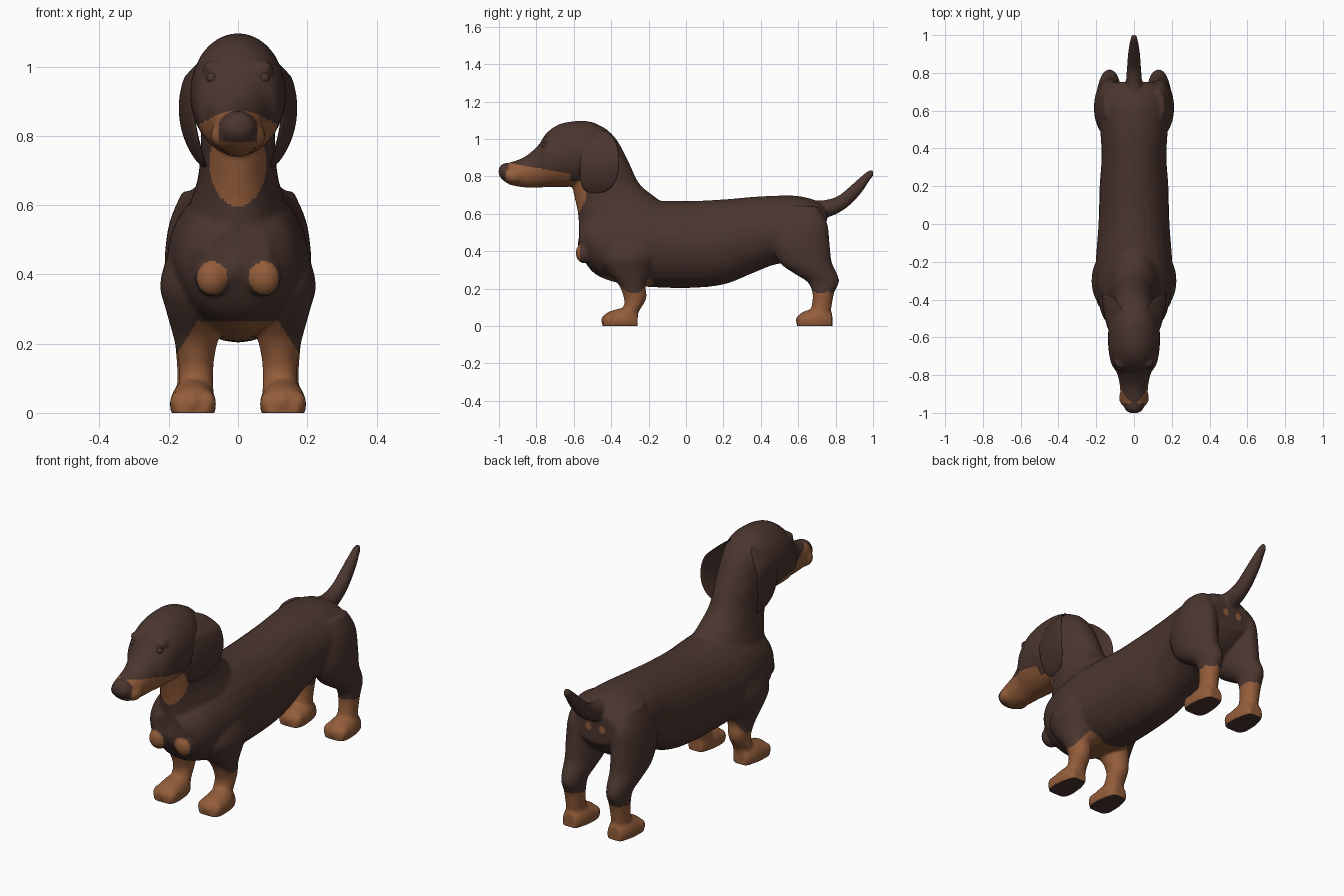
import bpy
import bmesh
from math import cos, sin, pi
from mathutils import Matrix, Vector

default_cube = bpy.data.objects.get("Cube")
if default_cube:
    bpy.data.objects.remove(default_cube, do_unlink=True)


def make_material(name, colour):
    mat = bpy.data.materials.new(name)
    mat.use_nodes = True
    mat.diffuse_color = (*colour, 1)
    shader = next(n for n in mat.node_tree.nodes if n.type == 'BSDF_PRINCIPLED')
    shader.inputs["Base Color"].default_value = (*colour, 1)
    shader.inputs["Roughness"].default_value = 0.8
    return mat


coat = make_material("dark brown coat", (0.07, 0.036, 0.028))
tan = make_material("tan markings", (0.29, 0.108, 0.042))


def make_object(name, bm, materials):
    mesh = bpy.data.meshes.new(name)
    bmesh.ops.recalc_face_normals(bm, faces=bm.faces)
    bm.to_mesh(mesh)
    bm.free()
    for mat in materials:
        mesh.materials.append(mat)
    mesh.shade_smooth()
    obj = bpy.data.objects.new(name, mesh)
    bpy.context.collection.objects.link(obj)
    return obj


def spline(rings, steps=5):
    """Fill in smooth in-between rings."""
    pts = [Vector(r) for r in rings]
    result = []
    for i in range(len(pts) - 1):
        p, q = pts[i], pts[i + 1]
        before, after = pts[max(i - 1, 0)], pts[min(i + 2, len(pts) - 1)]
        for k in range(steps):
            t = k / steps
            result.append(0.5 * (2 * p + (q - before) * t
                                 + (2 * before - 5 * p + 4 * q - after) * t * t
                                 + (3 * p - before - 3 * q + after) * t ** 3))
    return result + [pts[-1]]


def loft(bm, axis, rings, cx=0.0, shift=0.0, sides=28):
    """Oval rings (position, low edge, high edge, half width) along y or z."""
    loops = []
    for pos, low, high, half in spline(rings):
        loop = []
        for k in range(sides):
            a = 2 * pi * k / sides
            across = (low + high) / 2 + (high - low) / 2 * sin(a)
            y, z = (pos, across) if axis == 'y' else (across, pos)
            loop.append(bm.verts.new((cx + half * cos(a), y + shift, z)))
        loops.append(loop)
    for one, two in zip(loops, loops[1:]):
        for k in range(sides):
            n = (k + 1) % sides
            bm.faces.new((one[k], one[n], two[n], two[k]))
    bm.faces.new(loops[0][::-1])
    bm.faces.new(loops[-1])


def ball(bm, centre, radii):
    matrix = Matrix.Translation(centre) @ Matrix.Diagonal((*radii, 1))
    bmesh.ops.create_uvsphere(bm, u_segments=20, v_segments=14, radius=1, matrix=matrix)


torso = [(-.57, .39, .54, .09), (-.5, .29, .61, .16), (-.4, .24, .65, .19),
         (-.25, .213, .67, .205), (0, .203, .668, .188), (.2, .222, .677, .182),
         (.35, .28, .69, .172), (.48, .33, .697, .178), (.6, .34, .695, .19),
         (.7, .4, .668, .17), (.752, .46, .62, .12)]
neck = [(.3, -.5, -.2, .1), (.4, -.575, -.1, .15), (.5, -.572, -.04, .155),
        (.6, -.578, -.07, .14), (.67, -.592, -.14, .118), (.756, -.61, -.245, .108),
        (.863, -.62, -.3, .108), (.97, -.62, -.354, .1), (1.03, -.6, -.4, .08),
        (1.065, -.58, -.45, .04)]
head = [(-1.002, .81, .84, .02), (-.985, .785, .862, .045), (-.945, .757, .874, .062),
        (-.9, .746, .888, .072), (-.85, .74, .913, .076), (-.79, .74, .967, .09),
        (-.745, .742, 1.033, .118), (-.675, .742, 1.08, .134), (-.585, .75, 1.096, .138),
        (-.5, .79, 1.09, .125), (-.42, .85, 1.05, .09)]
tail = [(.66, .58, .67, .045), (.75, .58, .675, .043), (.82, .607, .7, .038),
        (.88, .65, .75, .034), (.94, .715, .803, .027), (.98, .775, .834, .019),
        (1.003, .802, .832, .011)]
front_leg = [(.03, -.37, -.265, .055), (.08, -.345, -.25, .05), (.12, -.33, -.225, .05),
             (.16, -.335, -.21, .053), (.22, -.36, -.215, .066), (.3, -.43, -.18, .088),
             (.37, -.46, -.14, .104), (.46, -.43, -.14, .08), (.55, -.38, -.2, .03)]
rear_leg = [(.03, .65, .77, .05), (.08, .665, .775, .046), (.13, .675, .783, .046),
            (.18, .675, .793, .05), (.235, .65, .818, .053), (.28, .58, .808, .064),
            (.34, .5, .78, .076), (.44, .46, .768, .082), (.55, .48, .755, .068),
            (.64, .55, .7, .03)]
paw = [(-.445, -.02, .045, .045), (-.42, -.04, .073, .062), (-.37, -.04, .09, .067),
       (-.31, -.04, .1, .06), (-.258, -.03, .07, .04)]

# Body, head, legs and tail, fused into one skin
bm = bmesh.new()
for shape in (torso, head, tail):
    loft(bm, 'y', shape)
loft(bm, 'z', neck)
for side in (-1, 1):
    loft(bm, 'z', front_leg, cx=side * .121)
    loft(bm, 'z', rear_leg, cx=side * .13)
    for shift in (0, 1.04):
        loft(bm, 'y', paw, cx=side * .13, shift=shift)
        for toe in (-1, 0, 1):
            ball(bm, (side * .13 + toe * .042, shift - .42 + abs(toe) * .012, .03),
                 (.025, .035, .034))
    ball(bm, (side * .075, -.545, .39), (.05, .045, .055))      # chest bumps
    ball(bm, (side * .068, -.735, .995), (.035, .03, .022))     # brows
    ball(bm, (side * .04, -.92, .8), (.04, .05, .038))          # lips
ball(bm, (0, -.96, .832), (.05, .043, .04))                     # nose
body = make_object("body", bm, (coat, tan))

remesh = body.modifiers.new("fuse", 'REMESH')
remesh.mode = 'VOXEL'
remesh.voxel_size = 0.0075
soften = body.modifiers.new("soften", 'SMOOTH')
soften.factor = 0.5
soften.iterations = 10
graph = bpy.context.evaluated_depsgraph_get()
fused = bpy.data.meshes.new_from_object(body.evaluated_get(graph))
body.modifiers.clear()
body.data = fused
fused.materials.clear()
for mat in (coat, tan):
    fused.materials.append(mat)
for v in fused.vertices:
    v.co.z = max(v.co.z, 0)
fused.shade_smooth()
fused.update()


def oval(x, z, cx, cz, rx, rz):
    return ((x - cx) / rx) ** 2 + ((z - cz) / rz) ** 2 < 1


def is_tan(c, normal):
    x, y, z = abs(c.x), c.y, c.z
    if z < .006 and normal.z < -.6:                 # dark soles
        return False
    if y > .5 and z < .18:                          # rear socks
        return True
    if y > .68 and oval(x, z, .04, .54, .019, .019):  # rump dots
        return True
    if -.5 < y < -.18 and z < max(.17, .265 - max(0, x - .115) * 1.5):
        return True                                 # front socks and brisket
    if y < -.48 and oval(x, z, .075, .39, .043, .048):  # chest spots
        return True
    if y < -.95 and z > .783 and x < .056:          # dark nose
        return False
    if y < -.62 and .7 < z < .815 - (y + .63) * .18:  # muzzle
        return True
    return y < -.53 and oval(x, z, 0, .72, .082, .122)  # throat


for face in fused.polygons:
    face.material_index = int(is_tan(face.center, face.normal))

# Ears and eyes
for side, label in ((1, "left"), (-1, "right")):
    bm = bmesh.new()
    bmesh.ops.create_uvsphere(bm, u_segments=40, v_segments=28, radius=1)
    for v in bm.verts:
        a, b, c = v.co
        z = .88 + .172 * c
        y = -.463 + .105 * b * (1 + .35 * c * c) - .02 * c * c
        fold = 1.6 * (z - .88) ** 2 + .5 * max(0, z - .97)
        v.co = (side * (.148 - fold + .014 * a + .18 * (y + .46)), y, z)
    make_object(label + "_ear", bm, (coat,))

    bm = bmesh.new()
    ball(bm, (side * .075, -.752, .967), (.017, .02, .016))
    make_object(label + "_eye", bm, (coat,))
